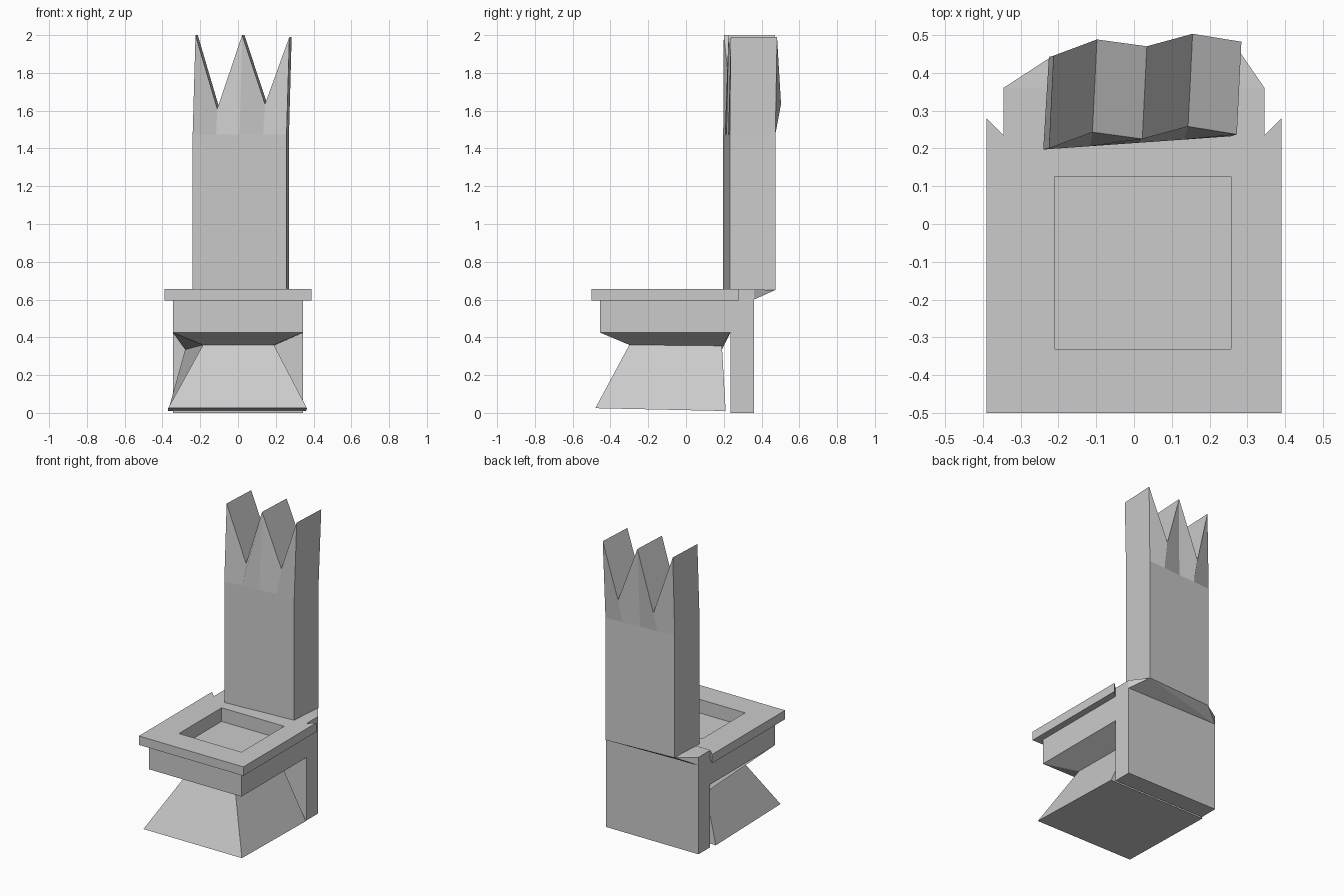
import bpy, bmesh

if "Cube" in bpy.data.objects:
    bpy.data.objects.remove(bpy.data.objects["Cube"])


def finish(name, bm):
    bmesh.ops.recalc_face_normals(bm, faces=bm.faces)
    mesh = bpy.data.meshes.new(name)
    bm.to_mesh(mesh)
    bm.free()
    obj = bpy.data.objects.new(name, mesh)
    bpy.context.collection.objects.link(obj)
    return obj


def loft(name, rings, strip_top=False):
    """Join equal-sized rings of points; cap the ends (strip_top: quads across)."""
    bm = bmesh.new()
    loops = [[bm.verts.new(p) for p in ring] for ring in rings]
    n = len(loops[0])
    for a, b in zip(loops, loops[1:]):
        for i in range(n):
            j = (i + 1) % n
            bm.faces.new((a[i], a[j], b[j], b[i]))
    bm.faces.new(loops[0][::-1])
    top = loops[-1]
    if strip_top:
        for i in range(n // 2 - 1):
            bm.faces.new((top[i], top[i + 1], top[n - 2 - i], top[n - 1 - i]))
    else:
        bm.faces.new(top)
    return finish(name, bm)


def rect(x0, x1, y0, y1, z):
    return [(x0, y0, z), (x1, y0, z), (x1, y1, z), (x0, y1, z)]


def hull(name, points):
    bm = bmesh.new()
    for p in points:
        bm.verts.new(p)
    bmesh.ops.convex_hull(bm, input=bm.verts)
    bmesh.ops.dissolve_limit(bm, angle_limit=0.02, verts=bm.verts, edges=bm.edges)
    return finish(name, bm)


# Flared foot, pinched waist and seat block
base = [(-.37, -.48, .025), (.365, -.48, .025), (.36, .21, .01), (-.37, .21, .01)]
waist = [(-.185, -.30, .36), (.19, -.30, .36), (.19, .19, .355), (-.28, .19, .335)]
seat_block = loft("seat_block", [base, waist,
                                 rect(-.345, .345, -.455, .235, .425),
                                 rect(-.345, .345, -.455, .235, .597)])

# Overhanging seat slab with notched rear corners
outline = [(-.39, -.5), (.39, -.5), (.39, .28), (.345, .235), (-.345, .235), (-.39, .28)]
seat_slab = loft("seat_slab", [[(x, y, z) for x, y in outline] for z in (.595, .655)])

# Rectangular recess cut into slab and block
cutter = loft("recess_cutter", [rect(-.21, .257, -.33, .125, z) for z in (.563, .8)])
cutter.hide_render = True
for obj in (seat_block, seat_slab):
    mod = obj.modifiers.new("recess", 'BOOLEAN')
    mod.operation = 'DIFFERENCE'
    mod.solver = 'EXACT'
    mod.object = cutter
    bpy.context.view_layer.objects.active = obj
    bpy.ops.object.modifier_apply(modifier=mod.name)
bpy.data.objects.remove(cutter)

# Rear support, then its sloped shoulder under the backrest
loft("rear_support", [rect(-.345, .345, .235, .36, z) for z in (0, .6)])
hull("rear_shoulder", rect(-.345, .345, .235, .36, .6)
     + rect(-.345, .345, .235, .36, .654)
     + [(-.222, .44, .65), (.268, .472, .65)])

# Slightly skewed backrest with a zigzag crown
fl, fr, br, bl = (-.24, .197), (.257, .232), (.27, .473), (-.225, .442)


def backrest_ring(z):
    def edge(a, b):
        return [(a[0] + (b[0] - a[0]) * i / 4, a[1] + (b[1] - a[1]) * i / 4, z)
                for i in range(5)]
    return edge(fl, fr) + edge(br, bl)


front = [(-.225, .20, 2), (-.11, .243, 1.61), (.022, .225, 2), (.143, .258, 1.635), (.272, .237, 1.99)]
back = [(x + .012, y + .245, z) for x, y, z in reversed(front)]
loft("backrest", [backrest_ring(.65), backrest_ring(1.475), front + back], strip_top=True)
